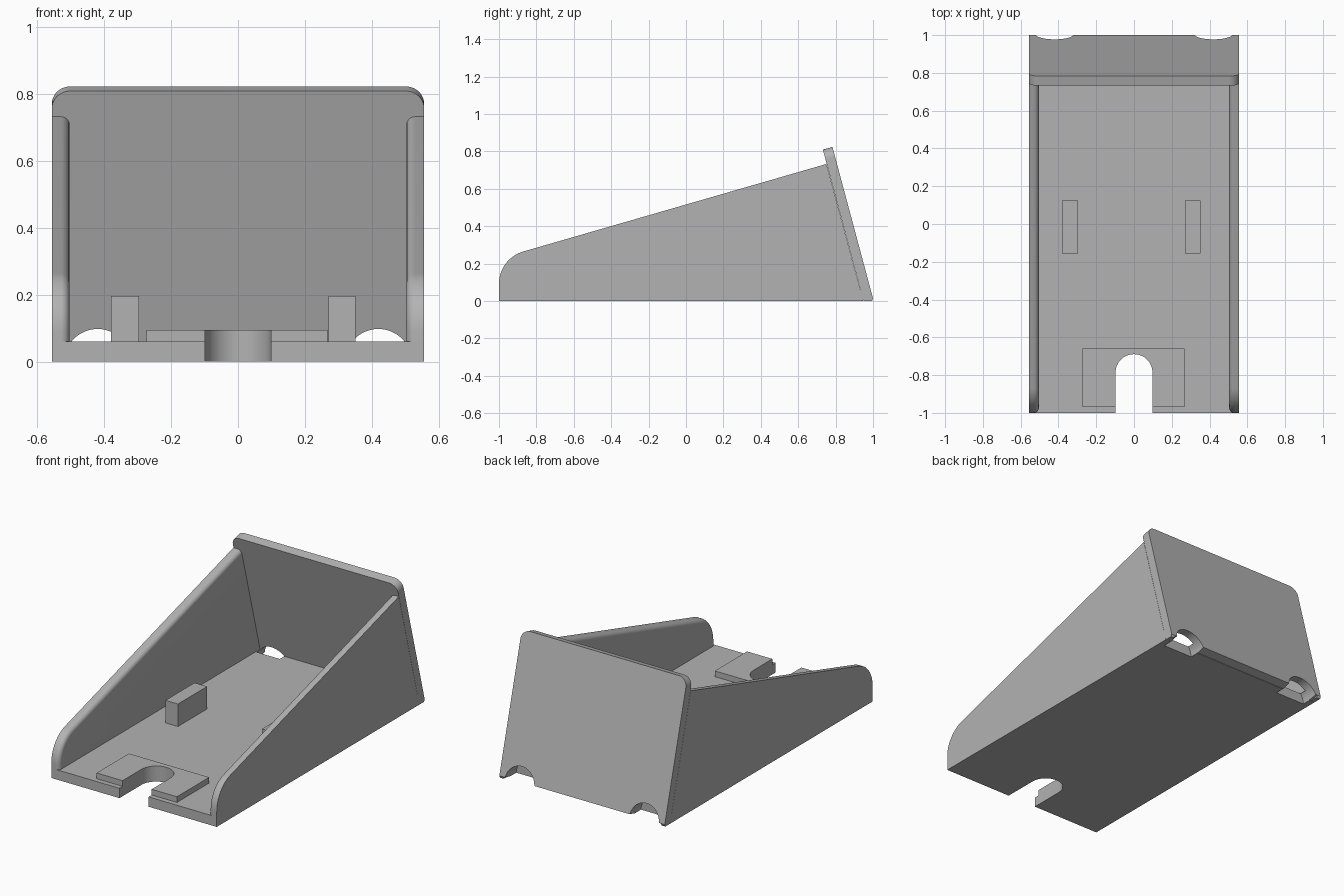
import bpy, bmesh, math
from mathutils import Vector, Matrix

if "Cube" in bpy.data.objects:
    bpy.data.objects.remove(bpy.data.objects["Cube"], do_unlink=True)

HALF_W = 0.557      # half of the overall width
WALL = 0.053        # wall and back thickness
FLOOR = 0.06        # floor thickness
TILT = math.radians(15)

grey = bpy.data.materials.new("plain grey")
grey.use_nodes = True
grey.diffuse_color = (0.45, 0.45, 0.45, 1)
grey.node_tree.nodes["Principled BSDF"].inputs["Base Color"].default_value = grey.diffuse_color


def arc(cx, cy, r, start, end, n=16):
    angles = [math.radians(start + (end - start) * i / n) for i in range(n + 1)]
    return [(cx + r * math.cos(a), cy + r * math.sin(a)) for a in angles]


def finish(name, bm):
    bmesh.ops.recalc_face_normals(bm, faces=bm.faces)
    mesh = bpy.data.meshes.new(name)
    bm.to_mesh(mesh)
    bm.free()
    mesh.materials.append(grey)
    ob = bpy.data.objects.new(name, mesh)
    bpy.context.collection.objects.link(ob)
    return ob


def prism(points, origin, u, v, depth):
    """Extrude a flat outline, drawn along axes u and v, by the vector depth."""
    bm = bmesh.new()
    o, u, v = Vector(origin), Vector(u), Vector(v)
    face = bm.faces.new([bm.verts.new(o + u * a + v * b) for a, b in points])
    moved = bmesh.ops.extrude_face_region(bm, geom=[face], use_keep_orig=True)
    bmesh.ops.translate(bm, vec=Vector(depth),
                        verts=[g for g in moved["geom"] if isinstance(g, bmesh.types.BMVert)])
    return bm


def slotted_plate(name, x0, x1, y0, y1, z0, z1):
    """Flat plate with a round-ended slot open to the front."""
    slot = arc(0, -0.787, 0.098, 180, 0)
    outline = [(x0, y0), (-0.098, y0)] + slot + [(0.098, y0), (x1, y0), (x1, y1), (x0, y1)]
    return finish(name, prism(outline, (0, 0, z0), (1, 0, 0), (0, 1, 0), (0, 0, z1 - z0)))


def side_wall(name, side):
    """Sloping side with a curved nose and a rounded inner rim."""
    outline = [(-1, FLOOR)] + arc(-0.82, 0.092, 0.18, 180, 106)
    outline += [(0.751, 0.733), (0.932, FLOOR)]
    bm = prism(outline, (side * HALF_W, 0, 0), (0, 1, 0), (0, 0, 1), (-side * WALL, 0, 0))
    inner = HALF_W - WALL / 2
    rim = []
    for e in bm.edges:
        a, b = (v.co for v in e.verts)
        back = min(a.y, b.y) > 0.7
        bottom = max(a.z, b.z) < FLOOR + 0.001
        if max(abs(a.x), abs(b.x)) < inner and not back and not bottom:
            rim.append(e)
    bmesh.ops.bevel(bm, geom=rim, offset=0.026, segments=8, profile=0.5, affect="EDGES")
    return finish(name, bm)


def box(name, x0, x1, y0, y1, z0, z1):
    outline = [(x0, y0), (x1, y0), (x1, y1), (x0, y1)]
    return finish(name, prism(outline, (0, 0, z0), (1, 0, 0), (0, 1, 0), (0, 0, z1 - z0)))


# Floor and the raised pad around the slot
floor = slotted_plate("floor", -HALF_W, HALF_W, -1, 0.946, 0, FLOOR)
pad = slotted_plate("slot_pad", -0.273, 0.268, -0.97, -0.66, FLOOR, 0.095)

# Leaning back with rounded top corners
s, c = math.sin(TILT), math.cos(TILT)
height, r = 0.838, 0.055
outline = [(-HALF_W, 0), (HALF_W, 0)]
outline += arc(HALF_W - r, height - r, r, 0, 90) + arc(r - HALF_W, height - r, r, 90, 180)
back = finish("back_plate", prism(outline, (0, 1, 0.014), (1, 0, 0), (0, -s, c),
                                  (0, -c * WALL, -s * WALL)))

# Side walls, and the small heels that fill the corners under the back
parts = [floor, pad, back]
for side, label in ((1, "left"), (-1, "right")):
    parts.append(side_wall(label + "_wall", side))
    heel = prism([(0.947, 0), (0.994, 0), (1, 0.014)], (side * HALF_W, 0, 0),
                 (0, 1, 0), (0, 0, 1), (-side * 0.026, 0, 0))
    parts.append(finish(label + "_heel", heel))

# Two upright blocks on the floor
parts.append(box("left_block", 0.27, 0.352, -0.155, 0.125, FLOOR, 0.197))
parts.append(box("right_block", -0.38, -0.296, -0.155, 0.125, FLOOR, 0.197))

# Arched openings at the foot of the back
cutters = []
for x in (-0.42, 0.42):
    bm = bmesh.new()
    bmesh.ops.create_cone(bm, cap_ends=True, segments=48, radius1=0.1, radius2=0.1, depth=0.3,
                          matrix=Matrix.Translation((x, 1.04, -0.002)) @ Matrix.Rotation(math.pi / 2, 4, "X"))
    cutter = finish("opening_cutter", bm)
    cutter.hide_render = True
    cutters.append(cutter)
for ob in (floor, back):
    for cutter in cutters:
        mod = ob.modifiers.new("opening", "BOOLEAN")
        mod.operation = "DIFFERENCE"
        mod.solver = "EXACT"
        mod.object = cutter
    graph = bpy.context.evaluated_depsgraph_get()
    mesh = bpy.data.meshes.new_from_object(ob.evaluated_get(graph))
    ob.modifiers.clear()
    ob.data = mesh
for cutter in cutters:
    bpy.data.objects.remove(cutter, do_unlink=True)

# Smooth the curves, keep the edges sharp
bpy.ops.object.select_all(action="DESELECT")
for ob in parts:
    ob.select_set(True)
bpy.context.view_layer.objects.active = floor
bpy.ops.object.shade_smooth_by_angle(angle=math.radians(30))
